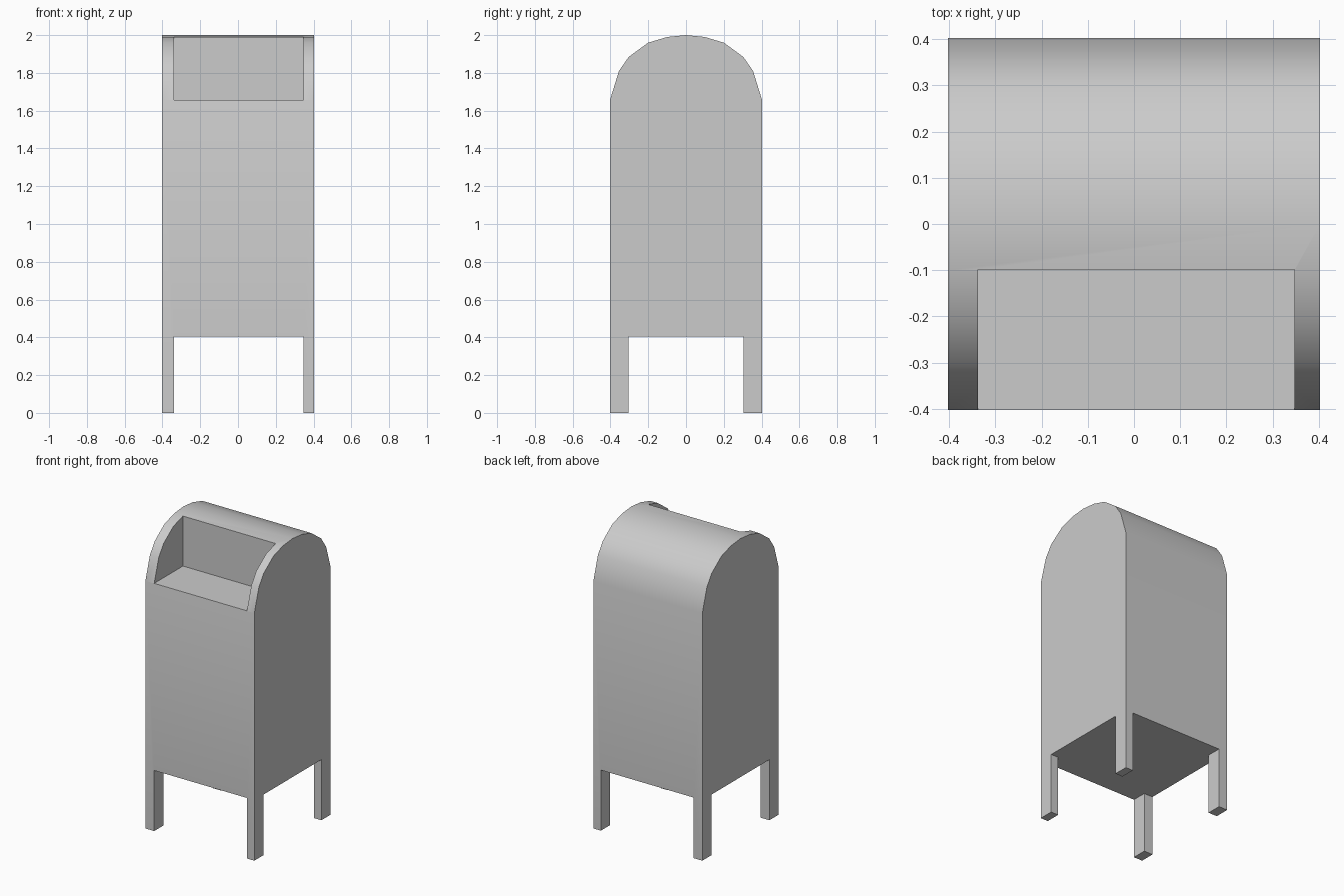
import bpy
import bmesh
import math
from mathutils import Matrix, Vector

if "Cube" in bpy.data.objects:
    bpy.data.objects.remove(bpy.data.objects["Cube"])

HALF = 0.403


def make_object(name, bm):
    bmesh.ops.recalc_face_normals(bm, faces=bm.faces)
    mesh = bpy.data.meshes.new(name)
    bm.to_mesh(mesh)
    bm.free()
    obj = bpy.data.objects.new(name, mesh)
    bpy.context.collection.objects.link(obj)
    return obj


def box(name, lo, hi):
    lo, hi = Vector(lo), Vector(hi)
    bm = bmesh.new()
    bmesh.ops.create_cube(bm, size=1, matrix=Matrix.Translation((lo + hi) / 2)
                          @ Matrix.Diagonal((*(hi - lo), 1)))
    obj = make_object(name, bm)
    obj.hide_render = True
    return obj


def cut(target, cutter):
    mod = target.modifiers.new(cutter.name, 'BOOLEAN')
    mod.operation = 'DIFFERENCE'
    mod.solver = 'EXACT'
    mod.object = cutter
    bpy.context.view_layer.objects.active = target
    bpy.ops.object.modifier_apply(modifier=mod.name)
    bpy.data.objects.remove(cutter, do_unlink=True)


# Body: arched side profile extruded across the width, down to the ground
arch = [(HALF, 0), (HALF, 1.655), (0.355, 1.81), (0.303, 1.885), (0.2, 1.96), (0.1, 1.99)]
profile = arch + [(0, 2.0)] + [(-y, z) for y, z in reversed(arch)]
bm = bmesh.new()
face = bm.faces.new([bm.verts.new((-HALF, y, z)) for y, z in profile])
side = bmesh.ops.extrude_face_region(bm, geom=[face])
bmesh.ops.translate(bm, vec=(2 * HALF, 0, 0),
                    verts=[v for v in side['geom'] if isinstance(v, bmesh.types.BMVert)])
body = make_object("mailbox_body", bm)

# Two crossing tunnels below leave the four corner legs
cut(body, box("leg_gap_front", (-0.338, -1, -0.2), (0.348, 1, 0.405)))
cut(body, box("leg_gap_side", (-1, -0.305, -0.2), (1, 0.305, 0.405)))

# Recessed posting slot in the front of the arch
cut(body, box("posting_slot", (-0.338, -1, 1.656), (0.348, -0.099, 2.3)))

# Smooth arch, crisp edges elsewhere
bpy.ops.object.select_all(action='DESELECT')
body.select_set(True)
bpy.context.view_layer.objects.active = body
bpy.ops.object.shade_smooth_by_angle(angle=math.radians(30))
